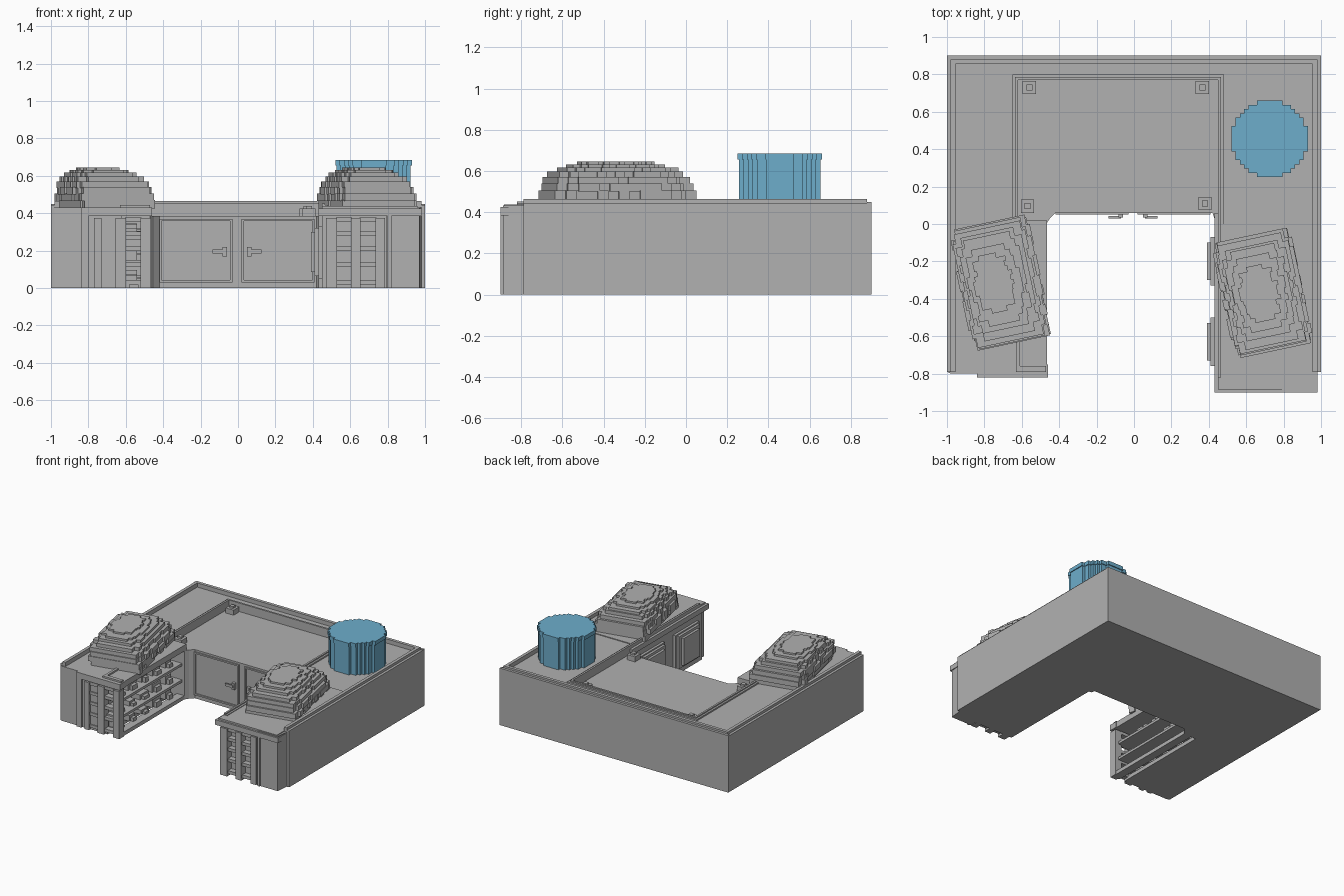
import bpy, bmesh, math, random
from mathutils import Matrix

if "Cube" in bpy.data.objects:
    bpy.data.objects.remove(bpy.data.objects["Cube"])

random.seed(4)


def material(name, rgb):
    m = bpy.data.materials.new(name)
    m.diffuse_color = (*rgb, 1)
    m.use_nodes = True
    m.node_tree.nodes["Principled BSDF"].inputs["Base Color"].default_value = m.diffuse_color
    return m


GREY = material("stone grey", (0.44, 0.44, 0.44))
BLUE = material("pale blue", (0.155, 0.42, 0.60))


def finish(name, bm, mat=GREY):
    bmesh.ops.recalc_face_normals(bm, faces=bm.faces)
    me = bpy.data.meshes.new(name)
    bm.to_mesh(me)
    bm.free()
    me.materials.append(mat)
    ob = bpy.data.objects.new(name, me)
    bpy.context.collection.objects.link(ob)
    return ob


def boxes(name, items, mat=GREY):
    """One object from boxes given as (x0, x1, y0, y1, z0, z1)."""
    bm = bmesh.new()
    for x0, x1, y0, y1, z0, z1 in items:
        m = (Matrix.Translation(((x0 + x1) / 2, (y0 + y1) / 2, (z0 + z1) / 2))
             @ Matrix.Diagonal((x1 - x0, y1 - y0, z1 - z0, 1)))
        bmesh.ops.create_cube(bm, size=1, matrix=m)
    return finish(name, bm, mat)


def prism(name, pts, z0, z1, mat=GREY):
    """Upright prism over a plan outline."""
    bm = bmesh.new()
    f = bm.faces.new([bm.verts.new((x, y, z0)) for x, y in pts])
    r = bmesh.ops.extrude_face_region(bm, geom=[f])
    for v in r["geom"]:
        if isinstance(v, bmesh.types.BMVert):
            v.co.z = z1
    return finish(name, bm, mat)


# Main U-shaped cabinet, with the middle worktop set lower
prism("cabinet_body", [(-1, .9), (-1, -.79), (-.98, -.80), (-.62, -.80), (-.62, .78),
                       (.45, .78), (.45, -.84), (.79, -.84), (.79, -.89), (.97, -.89),
                       (.98, -.79), (1, -.79), (1, .9)], 0, .432)
prism("middle_worktop", [(-.62, .78), (-.62, .0), (-.47, .0), (-.45, .03), (-.42, .06),
                         (.42, .06), (.43, .03), (.45, .03), (.45, .78)], 0, .385)

# Raised rim along the outside edge, in two steps
boxes("outer_rim", [
    (-1, -.98, -.79, .9, .43, .445), (.98, 1, -.79, .9, .43, .445), (-1, 1, .88, .9, .43, .45),
    (-.98, -.955, -.79, .88, .43, .465), (.955, .98, -.79, .88, .43, .465),
    (-.955, .955, .855, .88, .43, .465)])

# Ridge around the lowered worktop
boxes("inner_ridge", [
    (-.65, -.635, -.0, .80, .43, .443), (-.635, -.62, -.0, .785, .40, .452),
    (.465, .48, -.82, .80, .43, .443), (.45, .465, -.82, .785, .40, .452),
    (-.65, .48, .785, .80, .43, .443), (-.635, .465, .77, .785, .385, .452)])

# Small stepped blocks in the corners of the worktop
studs = []
for x, y in [(-.56, .73), (.365, .73), (.38, .11), (-.57, .095)]:
    studs += [(x - .035, x + .035, y - .035, y + .035, .38, .425),
              (x - .016, x + .016, y - .016, y + .016, .42, .44)]
boxes("worktop_studs", studs)

# Counter edges at the front of both wings
boxes("right_counter_top", [(.43, .98, -.90, .06, .385, .425), (.45, .96, -.885, .0, .42, .438)])
boxes("left_counter_top", [(-.63, -.465, -.80, .02, .385, .432), (-.84, -.46, -.82, -.75, .385, .432),
                           (-.63, -.47, -.79, -.76, .43, .445), (-.63, -.61, -.77, 0, .43, .445)])

# Front doors with thin frames and handles
doors = []
for x0, x1 in [(-.42, -.03), (.02, .41)]:
    doors += [(x0, x0 + .012, .05, .07, .03, .37), (x1 - .012, x1, .05, .07, .03, .37),
              (x0, x1, .05, .07, .03, .042), (x0, x1, .05, .07, .358, .37)]
boxes("door_frames", doors)
handles = []
for s, c in [(-1, -.07), (1, .06)]:
    a, b = sorted((c, c + s * .065))
    handles += [(a, b, .03, .042, .185, .205), (c - .012, c + .012, .035, .07, .17, .22)]
boxes("door_handles", handles)


# Lattices on the front ends of both wings
def lattice(name, posts, y0, y1):
    items = [(a, b, y0, y1, 0, .375) for a, b in posts]
    for (_, a), (b, _) in zip(posts, posts[1:]):
        for z in (0.03, .125, .21, .29, .365):
            items.append((a - .005, b + .005, y0 + .012, y1, z - .012, z + .012))
    boxes(name, items)


lattice("left_lattice", [(-.77, -.73), (-.655, -.60), (-.52, -.465)], -.82, -.76)
lattice("right_lattice", [(.47, .53), (.605, .655), (.735, .785)], -.895, -.83)
boxes("left_corner_post", [(-.84, -.80, -.815, -.78, 0, .385)])
boxes("right_corner_post", [(.80, .82, -.90, -.87, 0, .39)])

# Open shelves on the inside of the left wing
shelf = [(-.535, -.47, -.80, .0, 0, .03), (-.62, -.58, -.80, .0, 0, .03)]
for z in (.13, .26):
    shelf.append((-.62, -.49, -.78, .0, z, z + .02))
boxes("left_shelves", shelf)
goods = []
for z in (.03, .15, .28):
    for k in range(5):
        y = -.70 + .15 * k
        h, d = random.uniform(.03, .07), random.uniform(.03, .055)
        goods.append((-.615, -.54, y - d, y + d, z, z + h))
        goods.append((-.59, -.515, y - d * .6, y + d * .6, z, z + h * .6))
boxes("shelf_goods", goods)

# Stepped panels on the inside of the right wing
panels = []
for y0, y1 in [(-.33, -.07), (-.76, -.50)]:
    panels += [(.43, .46, y0 - .02, y1 + .02, .05, .33), (.41, .44, y0, y1, .065, .32),
               (.39, .42, y0 + .03, y1 - .03, .085, .30)]
boxes("right_panels", panels)


# Stepped round outline built from rows
def stepped_circle(cx, cy, r, n):
    s = 2 * r / n
    side = []
    for i in range(n):
        y = -r + i * s
        w = math.sqrt(max(r * r - (y + s / 2) ** 2, 0))
        w = max(s, round(w / s) * s)
        side += [(w, y), (w, y + s)]
    pts = [(cx + x, cy + y) for x, y in side] + [(cx - x, cy + y) for x, y in reversed(side)]
    return [p for i, p in enumerate(pts) if p != pts[i - 1]]


# Round blue pot
prism("pot_body", stepped_circle(.725, .455, .198, 18), .42, .67, BLUE)
prism("pot_lid", stepped_circle(.725, .455, .205, 18), .655, .685, BLUE)


# Heaped mounds: turned, stepped layers that shrink towards the top
def mound(name, cx, cy, angle, w, d, lean):
    bm = bmesh.new()
    levels = [.43, .47, .505, .54, .57, .597, .617, .632, .645]
    sizes = [.97, 1.0, .98, .94, .86, .77, .64, .48]
    rows = 12
    for k, s in enumerate(sizes):
        power = 9 - .9 * k
        a, b = w / 2 * s, d / 2 * s
        ox, oy = lean * k / 8, random.uniform(-.01, .01)
        step = 2 * b / rows
        side = []
        for i in range(rows):
            t = abs((i + .5) / rows * 2 - 1)
            h = round(a * (1 - t ** power) ** (1 / power) / .018) * .018
            y = -b + i * step
            side.append((h, y, y + step))
        jit = [random.choice((0, 0, .012)) for _ in range(2 * rows)]
        pts = []
        for i, (h, y0, y1) in enumerate(side):
            pts += [(h - jit[i], y0), (h - jit[i], y1)]
        for i, (h, y0, y1) in reversed(list(enumerate(side))):
            pts += [(jit[rows + i] - h, y1), (jit[rows + i] - h, y0)]
        co = [(x + ox, y + oy) for x, y in pts]
        low = [bm.verts.new((x, y, levels[k] - .005)) for x, y in co]
        top = [bm.verts.new((x, y, levels[k + 1])) for x, y in co]
        bm.faces.new(top)
        bm.faces.new(low[::-1])
        for i in range(len(co)):
            j = (i + 1) % len(co)
            bm.faces.new((low[i], low[j], top[j], top[i]))
    bmesh.ops.remove_doubles(bm, verts=bm.verts, dist=1e-5)
    bmesh.ops.transform(bm, verts=bm.verts, matrix=Matrix.Translation((cx, cy, 0))
                        @ Matrix.Rotation(angle, 4, "Z"))
    finish(name, bm)


mound("left_mound", -.705, -.315, math.radians(12), .425, .66, -.05)
mound("right_mound", .69, -.37, math.radians(12), .425, .63, -.02)
